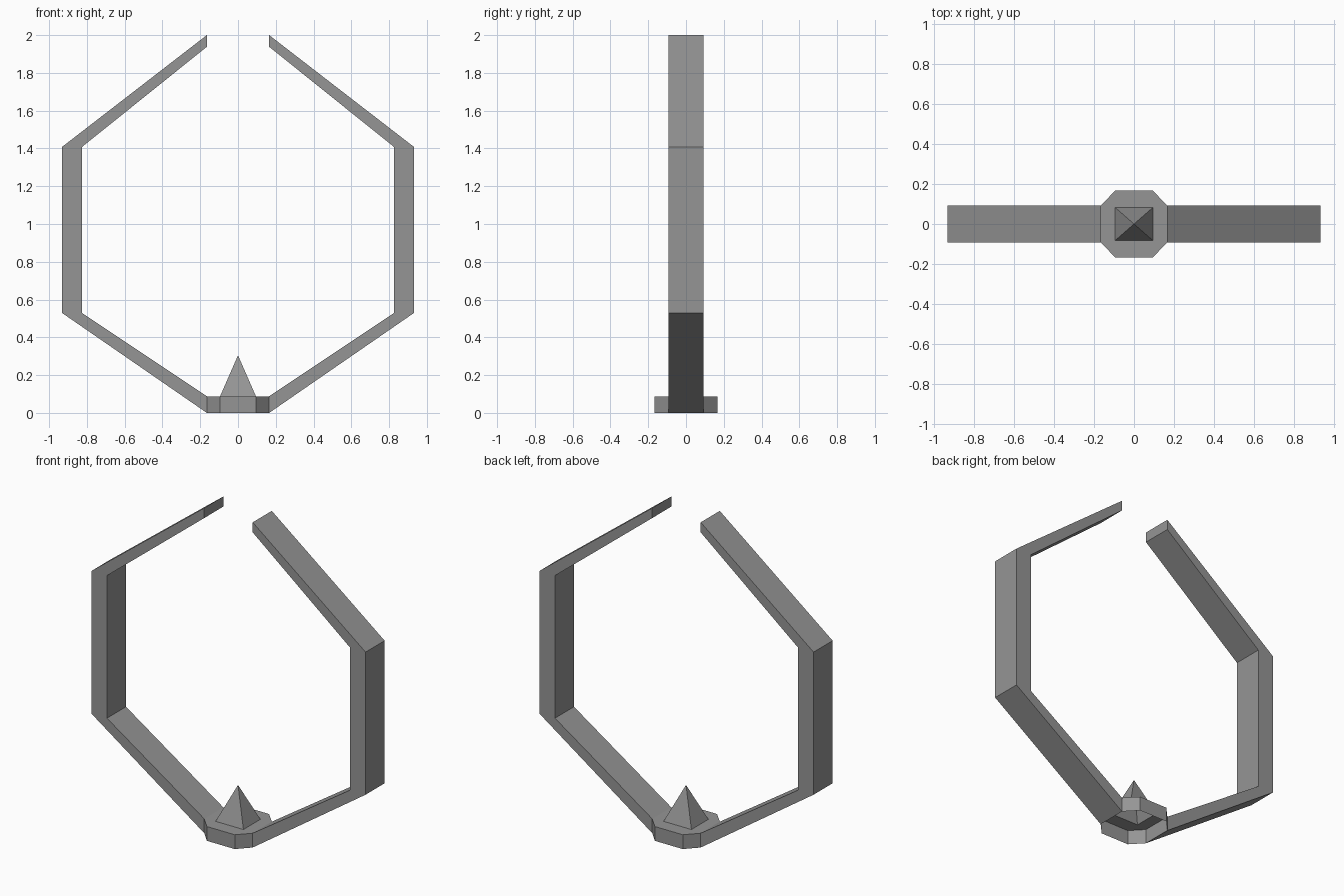
import bpy, bmesh

if "Cube" in bpy.data.objects:
    bpy.data.objects.remove(bpy.data.objects["Cube"])

grey = bpy.data.materials.new("mid grey")
grey.diffuse_color = (0.3, 0.3, 0.3, 1)
grey.use_nodes = True
grey.node_tree.nodes["Principled BSDF"].inputs["Base Color"].default_value = grey.diffuse_color


def finish(name, bm):
    mesh = bpy.data.meshes.new(name)
    bm.to_mesh(mesh)
    bm.free()
    mesh.materials.append(grey)
    obj = bpy.data.objects.new(name, mesh)
    bpy.context.collection.objects.link(obj)
    return obj


# Bent arms: front profile extruded through the depth, one per side
OUTER = [(0.165, 0), (0.933, 0.53), (0.933, 1.407), (0.165, 2.0)]
INNER = [(0.165, 0.088), (0.827, 0.53), (0.827, 1.407), (0.165, 1.938)]
HALF_DEPTH = 0.0925

for side, name in ((1, "right_arm"), (-1, "left_arm")):
    bm = bmesh.new()
    # one four-sided ring of vertices at each bend
    rings = [[bm.verts.new((side * x, y, z)) for x, z, y in (
        (*o, -HALF_DEPTH), (*o, HALF_DEPTH), (*i, HALF_DEPTH), (*i, -HALF_DEPTH))]
        for o, i in zip(OUTER, INNER)]
    for a, b in zip(rings, rings[1:]):
        for k in range(4):
            n = (k + 1) % 4
            bm.faces.new((a[k], a[n], b[n], b[k]))
    bm.faces.new(rings[0])
    bm.faces.new(rings[-1])
    bmesh.ops.recalc_face_normals(bm, faces=bm.faces)
    finish(name, bm)

# Base: eight-sided shell, open underneath, rising into a hollow spike
OCT = [(0.165, -0.0925), (0.165, 0.0925), (0.095, 0.167), (-0.095, 0.167),
       (-0.165, 0.0925), (-0.165, -0.0925), (-0.095, -0.167), (0.095, -0.167)]
SQUARE = [(0.095, 0.083), (-0.095, 0.083), (-0.095, -0.083), (0.095, -0.083)]
bm = bmesh.new()
low = [bm.verts.new((x, y, 0)) for x, y in OCT]
top = [bm.verts.new((x, y, 0.088)) for x, y in OCT]
sq = [bm.verts.new((x, y, 0.088)) for x, y in SQUARE]
tip = bm.verts.new((0, 0, 0.305))
for k in range(8):
    n = (k + 1) % 8
    if k not in (0, 4):                 # the arm ends close these two sides
        bm.faces.new((low[k], low[n], top[n], top[k]))
for k in range(4):
    n = (k + 1) % 4
    a, b, c = (top[(2 * k + j) % 8] for j in (1, 2, 3))
    bm.faces.new((a, b, sq[k]))             # corner of the deck
    bm.faces.new((b, c, sq[n], sq[k]))      # side of the deck
    bm.faces.new((sq[k], sq[n], tip))       # spike face
finish("base_with_spike", bm)
